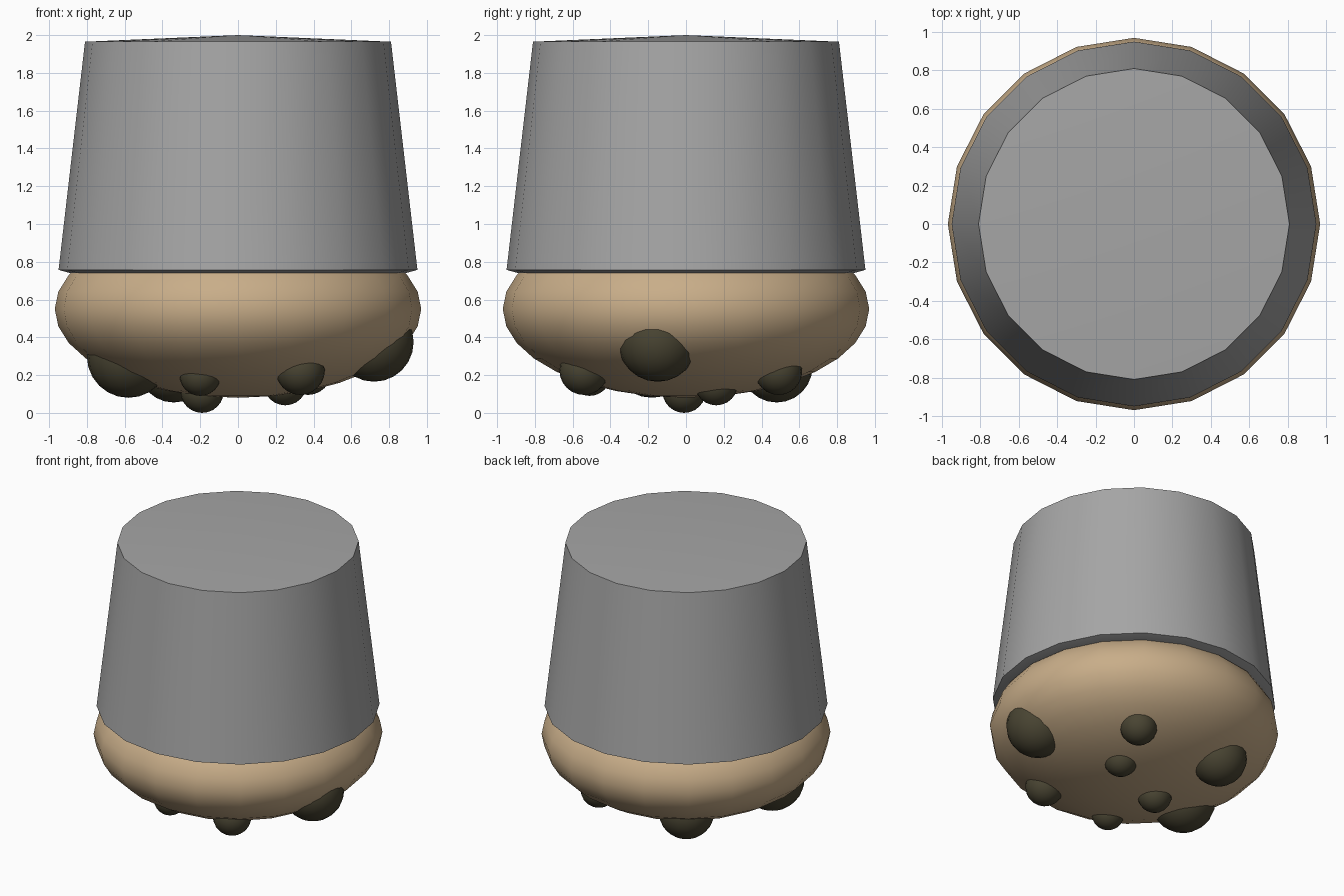
import bpy, bmesh, math

if "Cube" in bpy.data.objects:
    bpy.data.objects.remove(bpy.data.objects["Cube"])

def material(name, rgb):
    m = bpy.data.materials.new(name)
    m.diffuse_color = (*rgb, 1)
    m.use_nodes = True
    m.node_tree.nodes["Principled BSDF"].inputs["Base Color"].default_value = m.diffuse_color
    return m

GREY = material("grey", (0.38, 0.38, 0.38))
TAN = material("tan", (0.58, 0.42, 0.25))
OLIVE = material("dark olive", (0.066, 0.058, 0.032))

def lathe(name, profile, sides, mat):
    """Revolve (radius, z) points; both ends close in a shallow point."""
    bm = bmesh.new()
    rings = []
    for r, z in profile:
        if r == 0:
            rings.append([bm.verts.new((0, 0, z))])
        else:
            rings.append([bm.verts.new((r * math.cos(2 * math.pi * i / sides),
                                        r * math.sin(2 * math.pi * i / sides), z))
                          for i in range(sides)])
    for a, b in zip(rings, rings[1:]):
        for i in range(sides):
            j = (i + 1) % sides
            if len(a) == 1:
                bm.faces.new((a[0], b[j], b[i]))
            elif len(b) == 1:
                bm.faces.new((a[i], a[j], b[0]))
            else:
                bm.faces.new((a[i], a[j], b[j], b[i]))
    bmesh.ops.recalc_face_normals(bm, faces=bm.faces[:])
    me = bpy.data.meshes.new(name)
    bm.to_mesh(me)
    bm.free()
    ob = bpy.data.objects.new(name, me)
    bpy.context.collection.objects.link(ob)
    me.materials.append(mat)
    return ob

def smooth(ob, degrees):
    bpy.ops.object.select_all(action='DESELECT')
    ob.select_set(True)
    bpy.context.view_layer.objects.active = ob
    bpy.ops.object.shade_smooth_by_angle(angle=math.radians(degrees))

# tapered cap with slightly pointed top and underside
cap = lathe("cap", [(0, 0.71), (0.88, 0.738), (0.95, 0.757), (0.81, 1.965), (0, 2.0)], 20, GREY)
smooth(cap, 35)

# flattened round body
N = 16
body = lathe("body", [(0 if k in (0, N) else 0.97 * math.sin(math.pi * k / N),
                       0.55 - 0.47 * math.cos(math.pi * k / N)) for k in range(N + 1)], 20, TAN)
smooth(body, 60)

# round bumps on the underside: x, y, z, radius
bumps = [(0.72, -0.15, 0.375, 0.21), (-0.58, -0.18, 0.30, 0.22), (-0.34, 0.48, 0.245, 0.19),
         (-0.20, -0.51, 0.20, 0.11), (0.33, -0.54, 0.225, 0.13), (-0.19, -0.01, 0.115, 0.115),
         (0.25, 0.16, 0.155, 0.115), (0.37, 0.49, 0.22, 0.125)]
for n, (x, y, z, r) in enumerate(bumps, 1):
    bump = lathe(f"bump_{n}", [(0 if k in (0, 12) else r * math.sin(math.pi * k / 12),
                                -r * math.cos(math.pi * k / 12)) for k in range(13)], 20, OLIVE)
    bump.location = (x, y, z)
    smooth(bump, 60)
